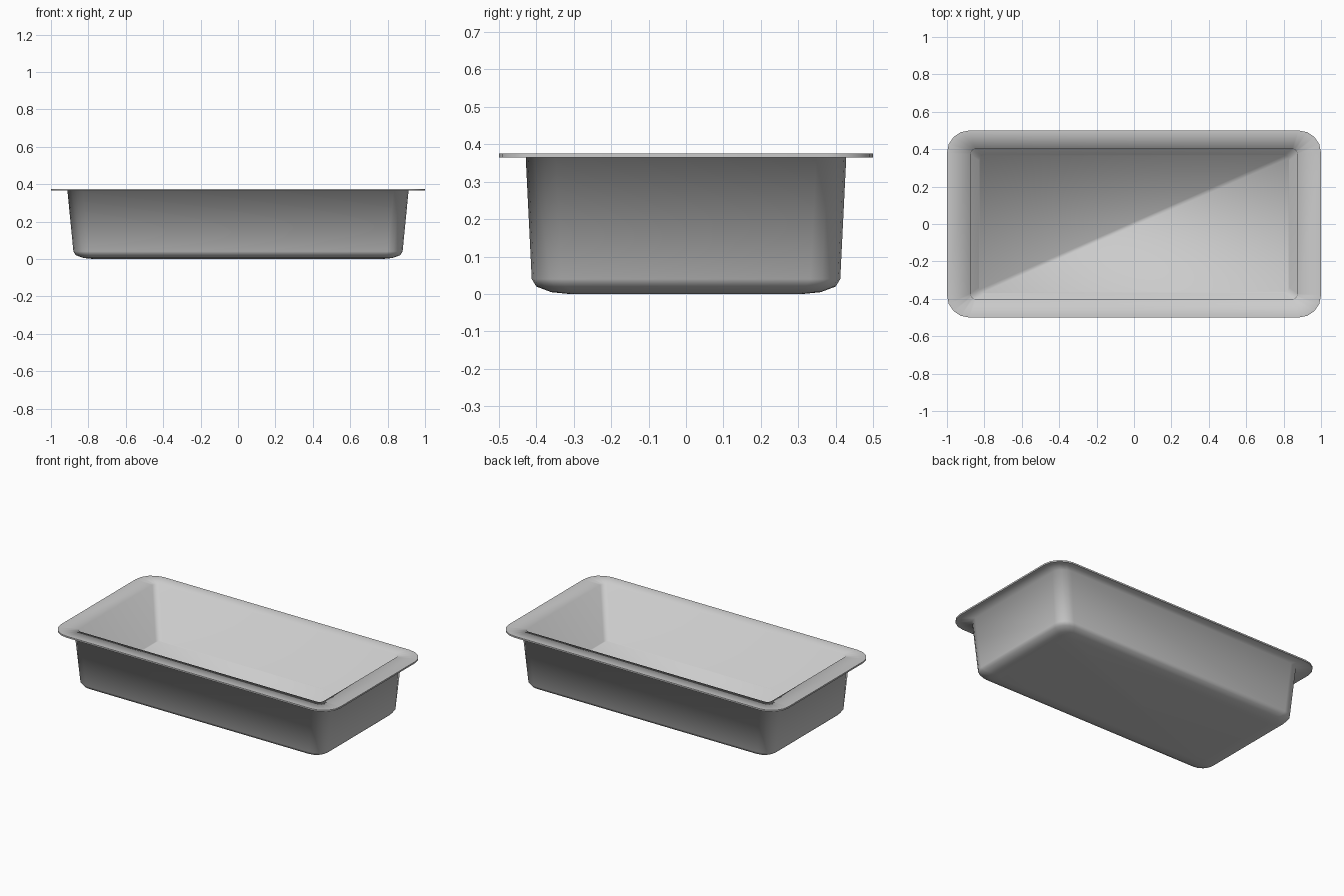
import bpy, bmesh, math

old = bpy.data.objects.get("Cube")
if old:
    bpy.data.objects.remove(old, do_unlink=True)

SEG = 4  # segments per rounded corner

metal = bpy.data.materials.new("brushed_grey")
metal.use_nodes = True
grey = (0.6, 0.6, 0.6, 1)
metal.diffuse_color = grey
metal.node_tree.nodes["Principled BSDF"].inputs["Base Color"].default_value = grey


def rounded_ring(bm, hx, hy, r, z):
    """Ring of vertices around a rounded rectangle, counter-clockwise."""
    ring = []
    for k, (sx, sy) in enumerate([(1, 1), (-1, 1), (-1, -1), (1, -1)]):
        for i in range(SEG + 1):
            a = math.pi / 2 * (k + i / SEG)
            ring.append(bm.verts.new((sx * (hx - r) + r * math.cos(a),
                                      sy * (hy - r) + r * math.sin(a), z)))
    return ring


# Cross-section from the inner floor, over the rim, to the outer base:
# half width, half depth, corner radius, height
profile = [
    (0.83, 0.37, 0.03, 0.03),     # inner floor
    (0.875, 0.402, 0.03, 0.375),  # opening
    (1.0, 0.5, 0.12, 0.375),      # rim top edge
    (1.0, 0.5, 0.12, 0.365),      # rim lower edge
    (0.912, 0.428, 0.08, 0.365),  # top of outer wall
    (0.88, 0.412, 0.08, 0.04),    # foot of outer wall
    (0.867, 0.4, 0.08, 0.02),
    (0.825, 0.36, 0.06, 0.005),
    (0.775, 0.31, 0.04, 0.0),     # flat base
]

bm = bmesh.new()
rings = [rounded_ring(bm, *p) for p in profile]
n = len(rings[0])
for a, b in zip(rings, rings[1:]):
    for i in range(n):
        j = (i + 1) % n
        bm.faces.new((a[i], b[i], b[j], a[j]))

# Inner floor in two halves along the diagonal, and the base
mid, half = SEG // 2, n // 2
floor = rings[0][mid:] + rings[0][:mid]
bm.faces.new(floor[:half + 1])
bm.faces.new(floor[half:] + floor[:1])
bm.faces.new(rings[-1][::-1])
bmesh.ops.recalc_face_normals(bm, faces=bm.faces[:])

mesh = bpy.data.meshes.new("tray")
bm.to_mesh(mesh)
bm.free()
mesh.materials.append(metal)
tray = bpy.data.objects.new("tray", mesh)
bpy.context.collection.objects.link(tray)

# Soft shading, with only the thin outer rim edge kept crisp
bpy.ops.object.select_all(action="DESELECT")
tray.select_set(True)
bpy.context.view_layer.objects.active = tray
bpy.ops.object.shade_smooth_by_angle(angle=math.radians(88))
